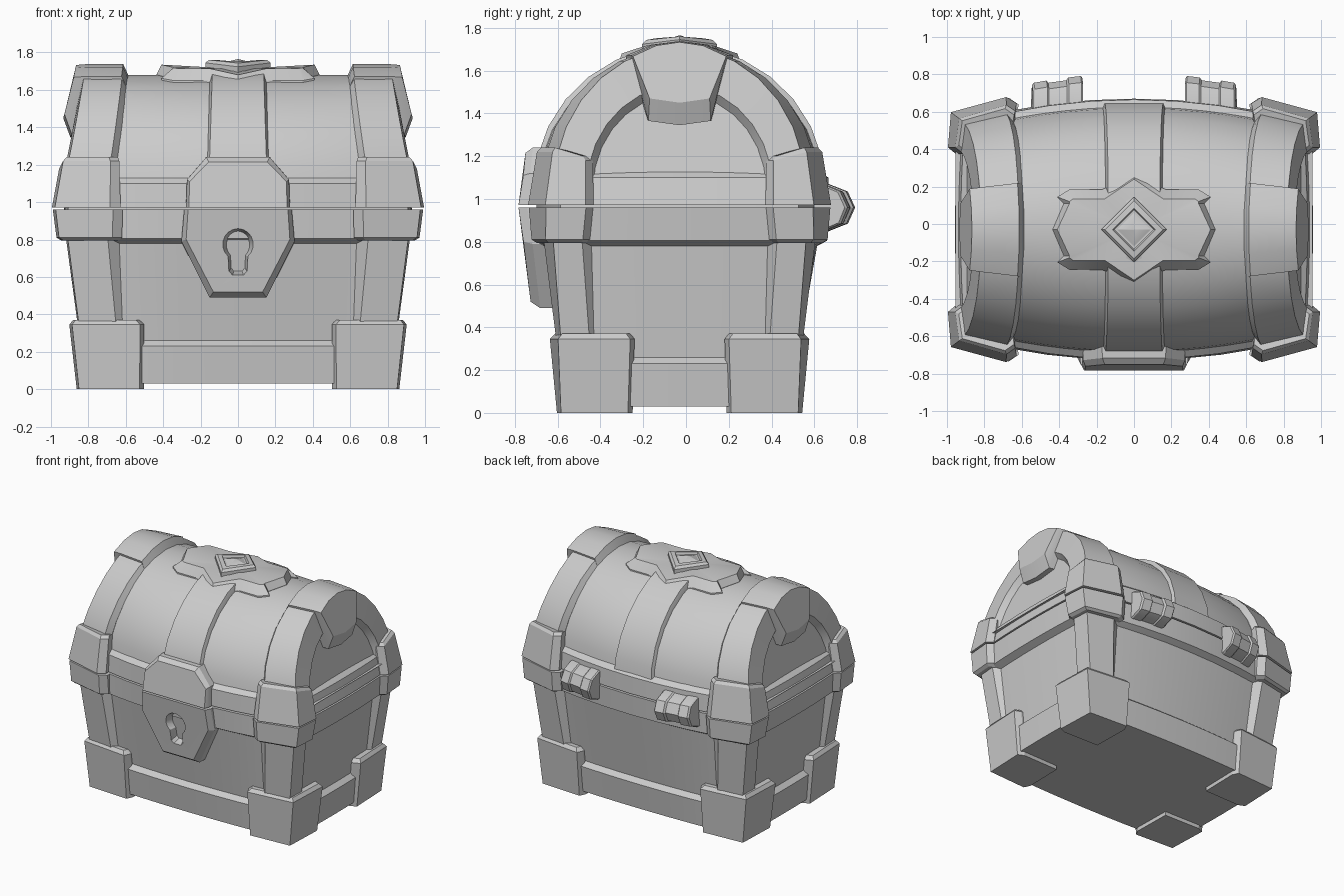
import bpy, bmesh
from math import sin, cos, pi, radians
from mathutils import Vector

cube = bpy.data.objects.get("Cube")
if cube:
    bpy.data.objects.remove(cube, do_unlink=True)

CENTRE_Y = -0.03
LID_Z = 0.972
ARCH_Z = 1.05

grey = bpy.data.materials.new("plain grey")
grey.use_nodes = True
grey.diffuse_color = (0.6, 0.6, 0.6, 1)
bsdf = next(n for n in grey.node_tree.nodes if n.type == 'BSDF_PRINCIPLED')
bsdf.inputs["Base Color"].default_value = (0.6, 0.6, 0.6, 1)


def pillow(v):
    """Bulge the sides, more towards the rim, and narrow the lid towards its top."""
    taper = 1 - 0.23 * max(0, v.z - LID_Z)
    bulge = 0.07 + 0.13 * min(v.z, 1)
    return Vector((v.x * (1 - 0.05 * v.y ** 2) * taper,
                   v.y * (1 - bulge * v.x ** 2), v.z))


def loft(name, rings, mirror=(False, False), bulge=True, poke=False):
    """Skin a row of equal rings and cap both ends."""
    bm = bmesh.new()
    rows = []
    for ring in rings:
        pts = [Vector(p) for p in ring]
        rows.append([bm.verts.new(pillow(p) if bulge else p) for p in pts])
    n = len(rows[0])
    for a, b in zip(rows, rows[1:]):
        for i in range(n):
            j = (i + 1) % n
            bm.faces.new((a[i], a[j], b[j], b[i]))
    caps = [bm.faces.new(rows[0]), bm.faces.new(rows[-1])]
    if poke:
        bmesh.ops.poke(bm, faces=caps)
    bmesh.ops.recalc_face_normals(bm, faces=bm.faces)
    mesh = bpy.data.meshes.new(name)
    bm.to_mesh(mesh)
    bm.free()
    mesh.materials.append(grey)
    ob = bpy.data.objects.new(name, mesh)
    ob.location.y = CENTRE_Y
    bpy.context.collection.objects.link(ob)
    if any(mirror):
        mod = ob.modifiers.new("mirror", 'MIRROR')
        mod.use_axis = (mirror[0], mirror[1], False)
        mod.use_mirror_merge = False
    return ob


def rect(z, hx, hy, n=8):
    corners = [(-hx, -hy), (hx, -hy), (hx, hy), (-hx, hy)]
    ring = []
    for k, a in enumerate(corners):
        b = corners[(k + 1) % 4]
        for i in range(n):
            t = i / n
            ring.append((a[0] + (b[0] - a[0]) * t, a[1] + (b[1] - a[1]) * t, z))
    return ring


def corner(name, levels, tilt=0):
    """Four corner blocks; levels are (z, inner x, outer x, inner y, outer y, chamfer)."""
    rings = []
    for k, (z, xi, xo, yi, yo, e) in enumerate(levels):
        d = 0.05
        low = z - (tilt if k else 0)
        rings.append([(xi, yi, low), (xi, yo - d, z), (xi + e, yo, z),
                      (xo, yo, z), (xo, yi + e, low), (xo - d, yi, low)])
    return loft(name, rings, (True, True))


def arch(x, ry, rz, n=14):
    return [(x, ry * cos(pi * i / n), ARCH_Z + rz * sin(pi * i / n)) for i in range(n + 1)]


def front_ring(outline, depth, slope):
    """Outline in x and z laid on a plane leaning away from the gap."""
    return [(x, -(depth - slope * abs(z - 0.965)), z) for x, z in outline]


def both_sides(half):
    return half + [(-x, z) for x, z in reversed(half)]


# Body with base band, rim and inner lip
loft("body", [rect(0.03, 0.845, 0.56), rect(0.23, 0.865, 0.587), rect(0.26, 0.83, 0.55),
              rect(0.78, 0.885, 0.643), rect(0.805, 0.94, 0.69), rect(0.96, 0.957, 0.70),
              rect(0.96, 0.93, 0.67), rect(0.99, 0.93, 0.67)])
corner("base_corner", [(0, 0.51, 0.865, 0.23, 0.585, 0.025),
                       (0.345, 0.51, 0.905, 0.23, 0.627, 0.025),
                       (0.37, 0.53, 0.885, 0.25, 0.605, 0.025)])
corner("corner_post", [(0.3, 0.615, 0.86, 0.41, 0.60, 0.045),
                       (0.82, 0.65, 0.935, 0.475, 0.70, 0.065)])
corner("body_rim_corner", [(0.795, 0.655, 0.96, 0.505, 0.73, 0.045),
                           (0.81, 0.635, 0.985, 0.49, 0.755, 0.055),
                           (0.96, 0.635, 1.005, 0.49, 0.777, 0.055)])

# Lid: rim, barrel, straps
loft("lid_rim", [rect(LID_Z, 0.957, 0.70), rect(1.10, 0.955, 0.695), rect(1.13, 0.92, 0.655)])
corner("lid_corner", [(LID_Z, 0.645, 1.01, 0.49, 0.785, 0.06),
                      (1.22, 0.69, 1.02, 0.50, 0.75, 0.055),
                      (1.24, 0.70, 1.005, 0.51, 0.73, 0.055)], tilt=0.04)
loft("lid_barrel", [arch(-0.78 + 1.56 * i / 12, 0.665, 0.63) for i in range(13)])
loft("end_strap", [arch(0.70, 0.67, 0.62), arch(0.74, 0.725, 0.66), arch(0.985, 0.73, 0.66),
                   arch(0.985, 0.54, 0.48), arch(0.935, 0.49, 0.44)], (True, False))
loft("centre_strap", [arch(-0.185, 0.65, 0.62), arch(-0.165, 0.685, 0.667),
                      arch(0.165, 0.685, 0.667), arch(0.185, 0.65, 0.62)])


# Overhanging clamps on the lid ends
def clamp_ring(x, drop, low):
    crown = [(0.28, 1.672), (0.14, 1.722), (0, 1.738), (-0.14, 1.722), (-0.28, 1.672)]
    ring = [(x, y, z - drop) for y, z in crown]
    return ring + [(x, -0.18, low + 0.02), (x, 0, low), (x, 0.18, low + 0.02)]


loft("end_clamp", [clamp_ring(0.70, 0.06, 1.36), clamp_ring(0.745, 0, 1.36),
                   clamp_ring(0.98, 0, 1.345), clamp_ring(1.05, 0.005, 1.45)], (True, False))

# Clasp on the lid and lock plate on the body
clasp = both_sides([(0.285, LID_Z), (0.29, 1.12), (0.185, 1.24)])
clasp_face = both_sides([(0.27, LID_Z), (0.275, 1.11), (0.17, 1.215)])
loft("lid_clasp", [front_ring(clasp, 0.60, 0), front_ring(clasp, 0.735, 0.16),
                   front_ring(clasp_face, 0.765, 0.16)])

plate = both_sides([(0.295, 0.96), (0.31, 0.79), (0.155, 0.49)])
plate_face = both_sides([(0.275, 0.96), (0.285, 0.80), (0.135, 0.52)])
lock = loft("lock_plate", [front_ring(plate, 0.55, 0), front_ring(plate, 0.725, 0.15),
                           front_ring(plate_face, 0.765, 0.15)])

keyhole = [(0.085 * cos(radians(a)), 0.775 + 0.085 * sin(radians(a)))
           for a in range(-50, 231, 20)] + [(-0.05, 0.63), (-0.03, 0.61), (0.03, 0.61), (0.05, 0.63)]
small = [(x * 0.75, 0.75 + (z - 0.75) * 0.85) for x, z in keyhole]
cutter = loft("keyhole_cutter", [front_ring(keyhole, 0.81, 0.15), front_ring(keyhole, 0.76, 0.15),
                                 front_ring(small, 0.705, 0.15)])
cutter.hide_render = True
cut = lock.modifiers.new("keyhole", 'BOOLEAN')
cut.operation = 'DIFFERENCE'
cut.solver = 'EXACT'
cut.object = cutter
bpy.context.view_layer.update()
bpy.context.view_layer.objects.active = lock
bpy.ops.object.modifier_apply(modifier=cut.name)
bpy.data.objects.remove(cutter, do_unlink=True)


# Back hinges with a narrower middle knuckle
def hinge_ring(x, s):
    half = [(0.60, 0.11), (0.71, 0.11), (0.80, 0.075), (0.835, 0)]
    pts = half + [(y, -z) for y, z in reversed(half[:-1])]
    return [(x, 0.60 + (y - 0.60) * s, 0.96 + z * s) for y, z in pts]


loft("hinge", [hinge_ring(x, s) for x, s in
               [(0.285, 0.95), (0.295, 1), (0.365, 1), (0.375, 0.94), (0.475, 0.94),
                (0.485, 1), (0.555, 1), (0.565, 0.95)]], (True, False))


# Top ornament plate and gem
def quarter_turned(pts, height):
    full = pts + [(-x, y) for x, y in reversed(pts[:-1])]
    full += [(x, -y) for x, y in reversed(full[1:-1])]
    return [(x, y, height - 0.75 * y * y) for x, y in full]


top_base = [(0.435, 0), (0.375, 0.14), (0.41, 0.175), (0.345, 0.215), (0.17, 0.215), (0, 0.29)]
top_face = [(0.41, 0), (0.345, 0.14), (0.345, 0.15), (0.325, 0.165), (0.155, 0.165), (0, 0.27)]
loft("top_plate", [quarter_turned(top_base, 1.60), quarter_turned(top_base, 1.685),
                   quarter_turned(top_face, 1.735)], bulge=False, poke=True)


def diamond(r, z):
    return [(x, y, z - 0.7 * y * y) for x, y in [(r, 0), (0, r), (-r, 0), (0, -r)]]


loft("gem_frame", [diamond(0.175, 1.69), diamond(0.175, 1.745), diamond(0.155, 1.76),
                   diamond(0.115, 1.76), diamond(0.105, 1.742)], bulge=False)
loft("gem", [diamond(0.105, 1.72), diamond(0.105, 1.738), diamond(0.002, 1.765)], bulge=False)

# Smooth curved faces, keep sharp edges
bpy.ops.object.select_all(action='DESELECT')
for ob in bpy.context.collection.objects:
    if ob.type == 'MESH':
        ob.select_set(True)
        bpy.context.view_layer.objects.active = ob
bpy.ops.object.shade_smooth_by_angle(angle=radians(25))
